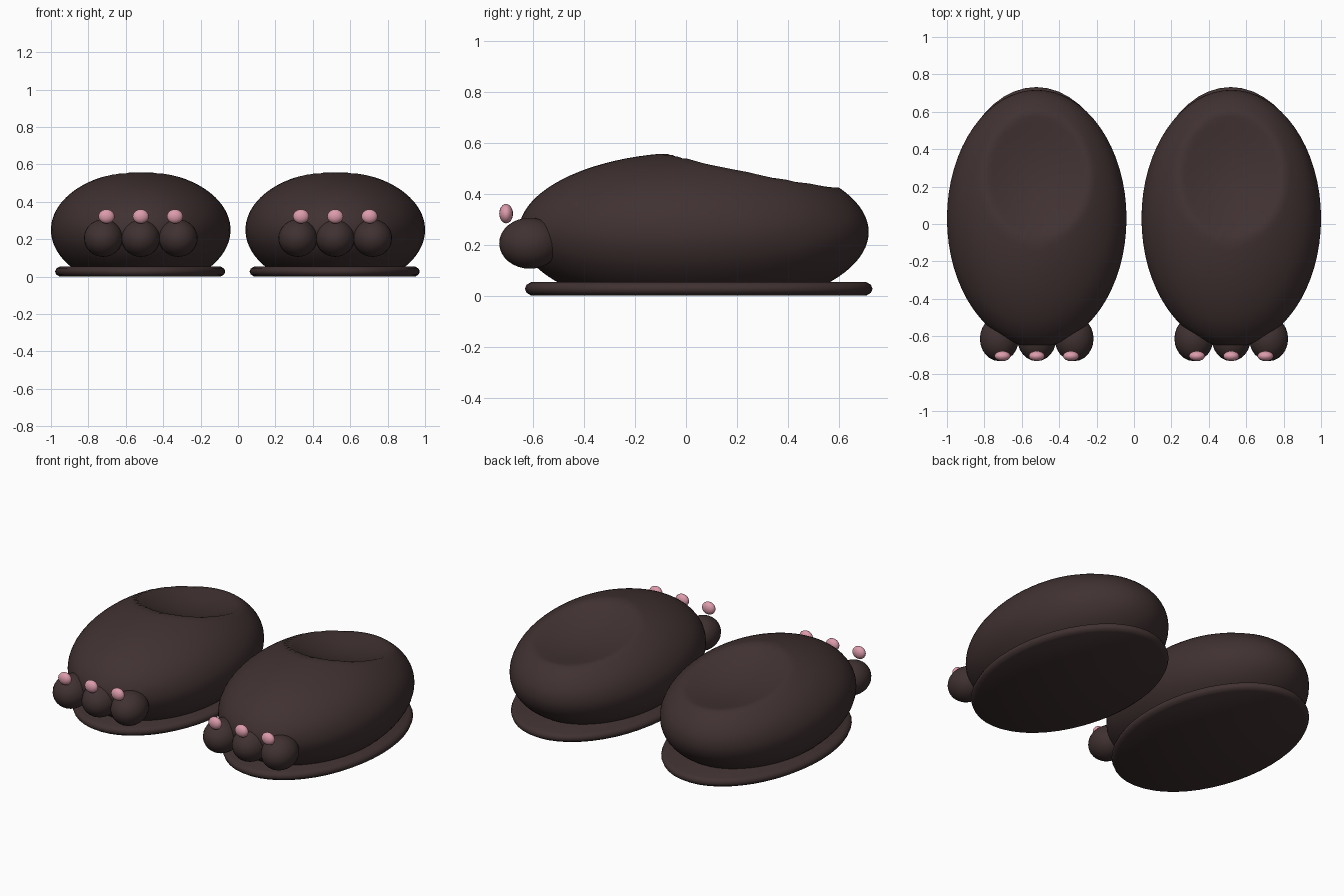
import bpy, bmesh, math
from mathutils import Matrix

if "Cube" in bpy.data.objects:
    bpy.data.objects.remove(bpy.data.objects["Cube"])


def material(name, rgb):
    m = bpy.data.materials.new(name)
    m.diffuse_color = (*rgb, 1)
    m.use_nodes = True
    m.node_tree.nodes["Principled BSDF"].inputs["Base Color"].default_value = m.diffuse_color
    return m


BROWN = material("dark brown", (0.052, 0.031, 0.031))
PINK = material("pink", (0.72, 0.33, 0.41))


def finish(name, bm, mat, angle=60):
    mesh = bpy.data.meshes.new(name)
    bm.to_mesh(mesh)
    bm.free()
    mesh.materials.append(mat)
    obj = bpy.data.objects.new(name, mesh)
    bpy.context.collection.objects.link(obj)
    bpy.ops.object.select_all(action='DESELECT')
    obj.select_set(True)
    bpy.context.view_layer.objects.active = obj
    bpy.ops.object.shade_smooth_by_angle(angle=math.radians(angle))
    return obj


def ellipsoid(center, radii, segments, rings):
    bm = bmesh.new()
    bmesh.ops.create_uvsphere(
        bm, u_segments=segments, v_segments=rings, radius=1,
        matrix=Matrix.Translation(center) @ Matrix.Diagonal((*radii, 1)))
    return bm


def slipper_body(name, x):
    bm = ellipsoid((x, 0.03, 0.25), (0.48, 0.687, 0.313), 64, 48)
    # flat underside, hidden inside the sole
    bmesh.ops.bisect_plane(bm, geom=bm.verts[:] + bm.edges[:] + bm.faces[:],
                           plane_co=(0, 0, 0.025), plane_no=(0, 0, -1), clear_outer=True)
    bmesh.ops.holes_fill(bm, edges=[e for e in bm.edges if e.is_boundary], sides=0)
    # foot opening pressed into the top
    for v in bm.verts:
        d2 = ((v.co.x - x) / 0.28) ** 2 + ((v.co.y - 0.26) / 0.34) ** 2
        if v.co.z > 0.25 and d2 < 1:
            v.co.z -= 0.12 * (1 - d2)
    finish(name, bm, BROWN)


def sole(name, x):
    # stacked ellipse rings give the rounded rim
    bm = bmesh.new()
    n = 48
    rings = []
    for z, inset in ((0.0, 0.025), (0.012, 0.006), (0.027, 0.0), (0.043, 0.006), (0.054, 0.025)):
        ring = []
        for i in range(n):
            a = 2 * math.pi * i / n
            ring.append(bm.verts.new((x + (0.455 - inset) * math.cos(a),
                                      0.05 + (0.682 - inset) * math.sin(a), z)))
        rings.append(ring)
    for low, high in zip(rings, rings[1:]):
        for i in range(n):
            j = (i + 1) % n
            bm.faces.new((low[i], low[j], high[j], high[i]))
    bm.faces.new(rings[0][::-1])
    bm.faces.new(rings[-1])
    finish(name, bm, BROWN, 50)


for side, x in (("left", -0.52), ("right", 0.52)):
    slipper_body(side + "_slipper_body", x)
    sole(side + "_sole", x - 0.003)
    for i in (-1, 0, 1):
        # round toe with a small claw above its front
        finish(f"{side}_toe_{i + 2}",
               ellipsoid((x + 0.2 * i, -0.613, 0.206), (0.104, 0.12, 0.1), 24, 16), BROWN)
        finish(f"{side}_claw_{i + 2}",
               ellipsoid((x + 0.183 * i, -0.706, 0.322), (0.043, 0.027, 0.038), 16, 12), PINK)
